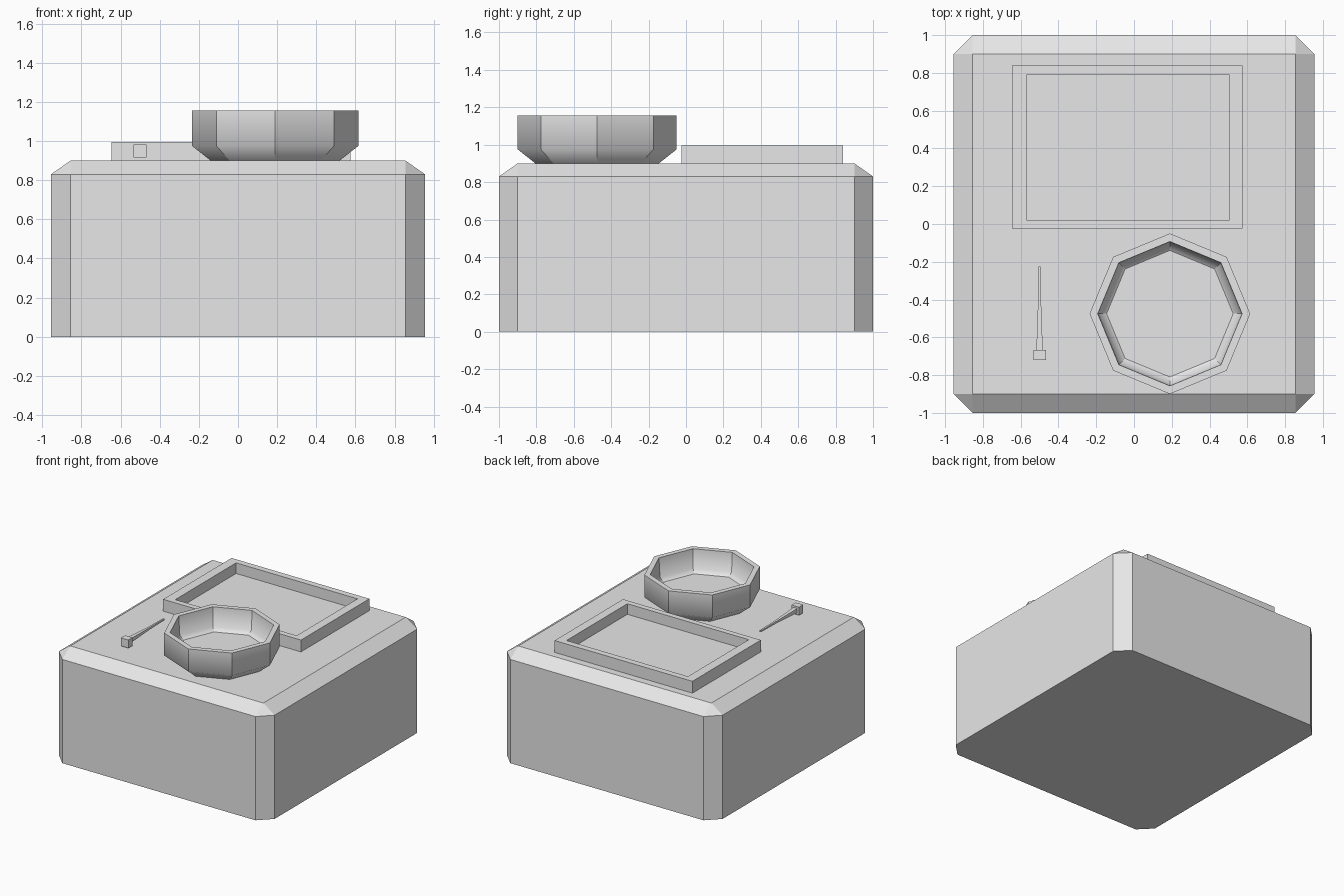
import bpy, bmesh
from math import cos, sin, tau

cube = bpy.data.objects.get("Cube")
if cube:
    bpy.data.objects.remove(cube)

grey = bpy.data.materials.new("light_grey")
grey.use_nodes = True
grey.diffuse_color = (0.8, 0.8, 0.8, 1)
grey.node_tree.nodes["Principled BSDF"].inputs["Base Color"].default_value = (0.8, 0.8, 0.8, 1)


def finish(name, bm):
    bmesh.ops.recalc_face_normals(bm, faces=bm.faces[:])
    mesh = bpy.data.meshes.new(name)
    bm.to_mesh(mesh)
    bm.free()
    mesh.materials.append(grey)
    obj = bpy.data.objects.new(name, mesh)
    bpy.context.collection.objects.link(obj)
    return obj


def box(name, x0, x1, y0, y1, z0, z1):
    bm = bmesh.new()
    bmesh.ops.create_cube(bm, size=1)
    for v in bm.verts:
        v.co.x = x1 if v.co.x > 0 else x0
        v.co.y = y1 if v.co.y > 0 else y0
        v.co.z = z1 if v.co.z > 0 else z0
    return finish(name, bm)


def loft(bm, rings):
    # Closed skin through rings with equal vertex counts
    loops = [[bm.verts.new(p) for p in ring] for ring in rings]
    n = len(loops[0])
    for a, b in zip(loops, loops[1:]):
        for i in range(n):
            j = (i + 1) % n
            bm.faces.new((a[i], a[j], b[j], b[i]))
    bm.faces.new(loops[0])
    bm.faces.new(loops[-1])


# Counter block with cut corners and a sloped top edge
W, D, C = 0.955, 1.0, 0.1
outline = []
for sx, sy in ((1, 1), (-1, 1), (-1, -1), (1, -1)):
    pair = [(sx * W, sy * (D - C)), (sx * (W - C), sy * D)]
    outline += pair if sx * sy > 0 else pair[::-1]
top = [(max(C - W, min(W - C, x)), max(C - D, min(D - C, y)), 0.9) for x, y in outline]
bm = bmesh.new()
loft(bm, [[(x, y, 0) for x, y in outline], [(x, y, 0.83) for x, y in outline], top])
bmesh.ops.remove_doubles(bm, verts=bm.verts[:], dist=0.001)
finish("counter_block", bm)

# Shallow rectangular tray
def rect(x0, x1, y0, y1, z):
    return [(x0, y0, z), (x1, y0, z), (x1, y1, z), (x0, y1, z)]

outer = (-0.645, 0.575, -0.025, 0.84)
inner = (-0.57, 0.505, 0.02, 0.79)
bm = bmesh.new()
loft(bm, [rect(*outer, 0.895), rect(*outer, 0.995), rect(*inner, 0.995), rect(*inner, 0.91)])
finish("tray", bm)

# Eight-sided bowl: radius and height, from the foot over the rim to the inner floor
profile = [(0.33, 0.9), (0.425, 0.975), (0.425, 1.155), (0.382, 1.155), (0.372, 1.0), (0.335, 0.975)]
bm = bmesh.new()
loft(bm, [[(0.19 + r * cos(i * tau / 8), -0.475 + r * sin(i * tau / 8), z) for i in range(8)]
          for r, z in profile])
# Wall bends are soft, corners and rim stay sharp
for f in bm.faces:
    f.smooth = True
for e in bm.edges:
    a, b = (v.co for v in e.verts)
    e.smooth = abs(a.z - b.z) < 0.001 and (0.97 < a.z < 0.98 or 0.99 < a.z < 1.01) and len(e.link_faces[0].verts) == 4 and len(e.link_faces[1].verts) == 4
finish("bowl", bm)

# Small utensil: square head and a tapering handle
box("utensil_head", -0.533, -0.467, -0.72, -0.668, 0.917, 0.982)
bm = bmesh.new()
loft(bm, [[(-0.5 + sx * h, y, 0.95 + sz * h) for sx, sz in ((-1, -1), (1, -1), (1, 1), (-1, 1))]
          for h, y in ((0.017, -0.67), (0.008, -0.41), (0.006, -0.225))])
finish("utensil_handle", bm)
